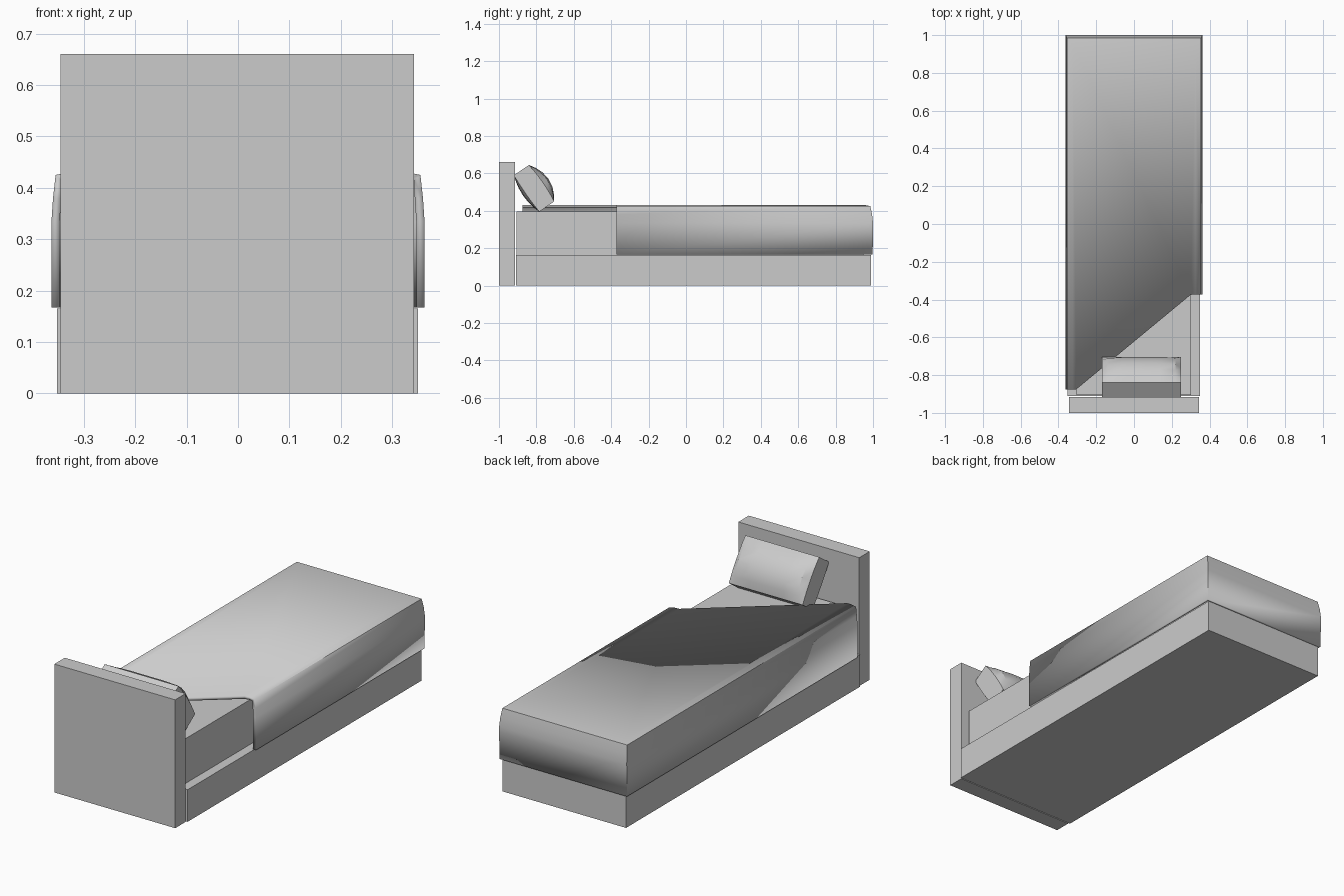
import bpy, bmesh
from mathutils import Vector

if "Cube" in bpy.data.objects:
    bpy.data.objects.remove(bpy.data.objects["Cube"])


def finish(name, bm):
    bmesh.ops.recalc_face_normals(bm, faces=bm.faces)
    mesh = bpy.data.meshes.new(name)
    bm.to_mesh(mesh)
    bm.free()
    ob = bpy.data.objects.new(name, mesh)
    bpy.context.collection.objects.link(ob)
    return ob


def smooth(ob, angle):
    bpy.ops.object.select_all(action='DESELECT')
    ob.select_set(True)
    bpy.context.view_layer.objects.active = ob
    bpy.ops.object.shade_smooth_by_angle(angle=angle)


def box(name, lo, hi):
    lo, hi = Vector(lo), Vector(hi)
    bm = bmesh.new()
    bmesh.ops.create_cube(bm, size=1)
    for v in bm.verts:
        v.co = (lo + hi) / 2 + v.co * (hi - lo)
    return finish(name, bm)


# Rigid frame and mattress
box("headboard", (-0.345, -1.0, 0), (0.343, -0.915, 0.66))
box("base", (-0.352, -0.91, 0), (0.35, 0.99, 0.165))
box("mattress", (-0.305, -0.905, 0.165), (0.302, 0.95, 0.395))

# Blanket: top panel cut diagonally at the head, skirt on both sides and foot
bm = bmesh.new()
rows = []
for x, y, z in [(0.325, 0.955, 0.431), (0.355, 0.985, 0.425), (0.36, 0.995, 0.38),
                (0.363, 1.0, 0.335), (0.363, 0.998, 0.167)]:
    rows.append([bm.verts.new(p) for p in
                 [(-x, -0.875, z), (-x, y, z), (x, y, z), (x, -0.372, z)]])
for a, b in zip(rows, rows[1:]):
    for i in range(3):
        bm.faces.new((a[i], a[i + 1], b[i + 1], b[i]))
# inner ends of the diagonal fold line
left = bm.verts.new((-0.305, -0.875, 0.431))
right = bm.verts.new((0.30, -0.375, 0.431))
t = rows[0]
bm.faces.new((t[0], left, right, t[3], t[2], t[1]))
blanket = finish("blanket", bm)
if blanket.data.polygons[-1].normal.z < 0:
    blanket.data.flip_normals()
sol = blanket.modifiers.new("thickness", 'SOLIDIFY')
sol.thickness = 0.016
sol.offset = -1
smooth(blanket, 0.5)

# Pillow: tilted block, puffed front and back, flat ends
top_f, bot_f = Vector((-0.84, 0.645)), Vector((-0.705, 0.45))
depth = Vector((-0.08, -0.055))
normal = Vector((0.83, 0.555))
steps = [0, 0.15, 0.3, 0.5, 0.7, 0.85, 1]


def pillow_profile(puff):
    front = [top_f.lerp(bot_f, s) + normal * puff * 4 * s * (1 - s) for s in steps]
    back = [bot_f.lerp(top_f, s) + depth - normal * puff * 0.5 * 4 * s * (1 - s) for s in steps]
    return front + back


bm = bmesh.new()
rings = []
for x, puff in [(-0.17, 0.008), (-0.14, 0.036), (-0.06, 0.044), (0.14, 0.044),
                (0.22, 0.036), (0.25, 0.008)]:
    rings.append([bm.verts.new((x, p.x, p.y)) for p in pillow_profile(puff)])
for a, b in zip(rings, rings[1:]):
    for i in range(len(a)):
        j = (i + 1) % len(a)
        bm.faces.new((a[i], a[j], b[j], b[i]))
bm.faces.new(rings[0])
bm.faces.new(rings[-1])
smooth(finish("pillow", bm), 0.6)
